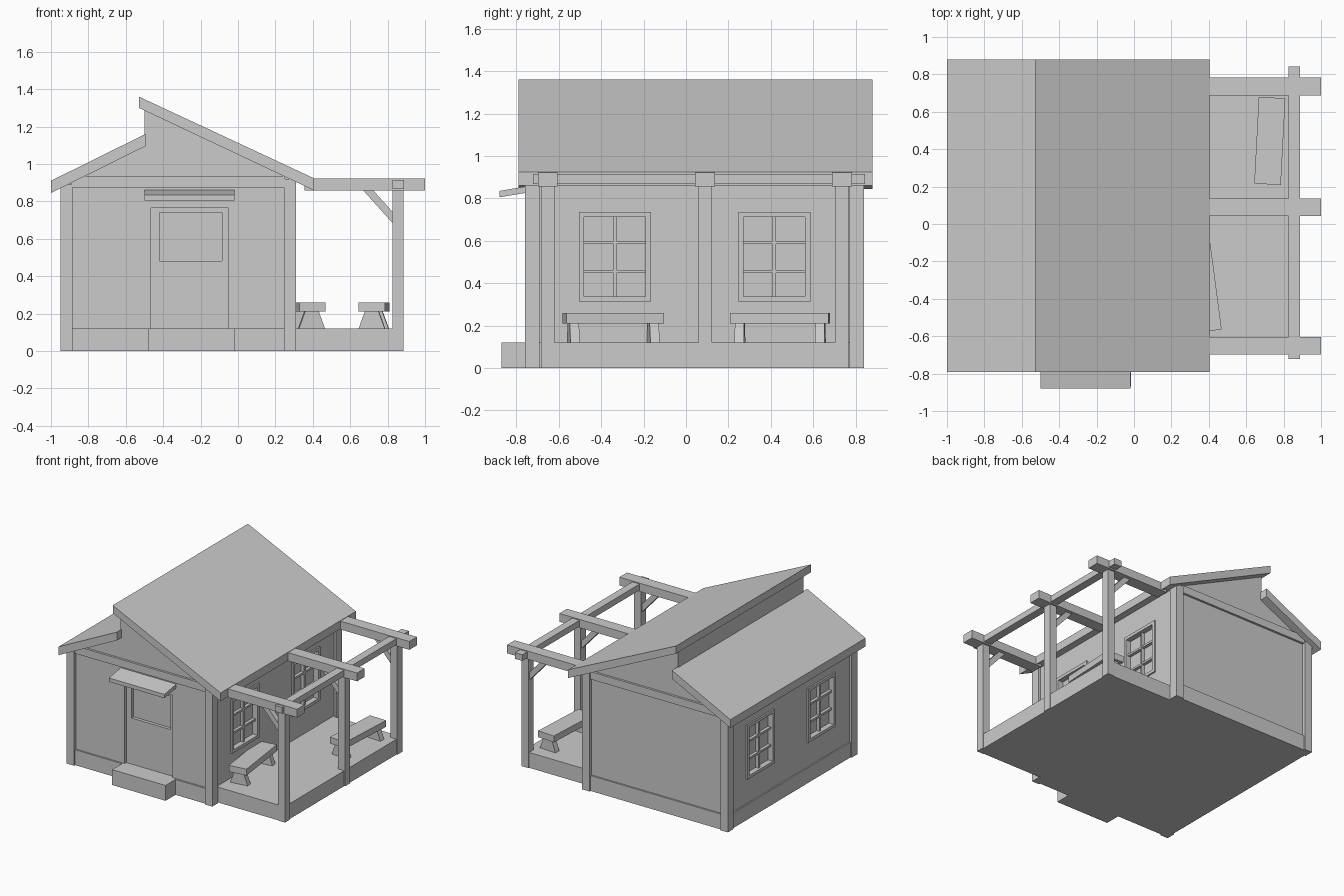
import bpy, math
from mathutils import Matrix, Vector

if "Cube" in bpy.data.objects:
    bpy.data.objects.remove(bpy.data.objects["Cube"])


def mesh(name, verts, faces):
    me = bpy.data.meshes.new(name)
    me.from_pydata(verts, [], faces)
    me.update()
    ob = bpy.data.objects.new(name, me)
    bpy.context.collection.objects.link(ob)
    return ob


def prism(name, profile, lo, hi, axis="y"):
    """Extrude a counter-clockwise profile: (x, z) along y or (y, z) along x."""
    n = len(profile)
    if axis == "y":
        verts = [(a, v, b) for v in (lo, hi) for a, b in profile]
    else:
        verts = [(v, a, b) for v in (hi, lo) for a, b in profile]
    faces = [tuple(range(n)), tuple(reversed(range(n, 2 * n)))]
    faces += [(i, i + n, (i + 1) % n + n, (i + 1) % n) for i in range(n)]
    return mesh(name, verts, faces)


def box(name, x, y, z):
    return prism(name, [(x[0], z[0]), (x[1], z[0]), (x[1], z[1]), (x[0], z[1])], *y)


def cut(target, x, y, z):
    cutter = box("cutter", x, y, z)
    cutter.hide_render = True
    cutter.hide_set(True)
    mod = target.modifiers.new("recess", "BOOLEAN")
    mod.operation = "DIFFERENCE"
    mod.solver = "EXACT"
    mod.object = cutter


# House body with stepped gable
body = prism("house_walls", [(-0.93, 0.01), (0.29, 0.01), (0.29, 0.93), (-0.5, 1.3),
                             (-0.5, 1.11), (-0.93, 0.895)], -0.735, 0.815)
box("house_base", (-0.94, 0.30), (-0.748, 0.828), (0, 0.12))

# Corner posts and gable tie beams
for x, top in ((-0.95, 0.89), (0.245, 0.92)):
    for y in (-0.76, 0.77):
        box("corner_post", (x, x + 0.065), (y, y + 0.07), (0, top))
for y in (-0.752, 0.782):
    box("tie_beam", (-0.89, 0.25), (y, y + 0.05), (0.875, 0.935))

# Two roof slabs at different heights
prism("low_roof", [(-1, 0.845), (-0.495, 1.095), (-0.495, 1.16), (-1, 0.91)], -0.79, 0.88)
prism("high_roof", [(-0.53, 1.30), (0.403, 0.86), (0.403, 0.925), (-0.53, 1.36)], -0.79, 0.88)

# Door recess, door window, awning and step
cut(body, (-0.465, -0.05), (-0.9, -0.715), (0.12, 0.765))
cut(body, (-0.42, -0.085), (-0.8, -0.69), (0.48, 0.74))
box("step", (-0.48, -0.017), (-0.87, -0.73), (0, 0.12))
prism("awning", [(-0.88, 0.805), (-0.72, 0.832), (-0.72, 0.862), (-0.88, 0.835)],
      -0.5, -0.02, "x")


# Windows with frame and glazing bars
def window(wall_x, side, yc):
    def part(name, depth_in, depth_out, y, z):
        xs = sorted((wall_x - side * depth_in, wall_x + side * depth_out))
        box(name, xs, (yc + y[0], yc + y[1]), z)
    xs = sorted((wall_x - side * 0.03, wall_x + side * 0.1))
    cut(body, xs, (yc - 0.155, yc + 0.155), (0.325, 0.72))
    for s in (-1, 1):
        part("window_frame_side", 0.035, 0.012, sorted((s * 0.145, s * 0.169)), (0.313, 0.735))
    for z in (0.313, 0.711):
        part("window_frame_rail", 0.035, 0.012, (-0.146, 0.146), (z, z + 0.024))
    part("window_bar", 0.035, -0.005, (-0.008, 0.008), (0.33, 0.715))
    for z in (0.455, 0.592):
        part("window_bar", 0.035, -0.006, (-0.146, 0.146), (z - 0.008, z + 0.008))


for wall_x, side in ((0.29, 1), (-0.93, -1)):
    for yc in (-0.335, 0.417):
        window(wall_x, side, yc)

# Porch deck and pergola
box("deck", (0.28, 0.878), (-0.68, 0.76), (0, 0.12))
for yc in (-0.652, 0.09, 0.735):
    box("pergola_post", (0.825, 0.885), (yc - 0.032, yc + 0.032), (0, 0.86))
    box("pergola_beam", (0.355, 1.0), (yc - 0.047, yc + 0.047), (0.857, 0.922))
    prism("brace", [(0.83, 0.68), (0.83, 0.74), (0.722, 0.86), (0.668, 0.86)],
          yc - 0.02, yc + 0.02)
box("pergola_cross_beam", (0.825, 0.888), (-0.722, 0.843), (0.867, 0.915))


# Benches, slightly turned
def bench(x, y, angle):
    parts = [box("bench_seat", (-0.071, 0.071), (-0.232, 0.232), (0.21, 0.26))]
    for s in (-0.19, 0.19):
        parts.append(prism("bench_leg", [(-0.07, 0.12), (0.07, 0.12), (0.037, 0.211),
                                         (-0.037, 0.211)], s - 0.022, s + 0.022))
    for p in parts:
        p.matrix_world = (Matrix.Translation(Vector((x, y, 0)))
                          @ Matrix.Rotation(math.radians(angle), 4, "Z"))


bench(0.368, -0.343, 7.5)
bench(0.726, 0.444, -3)
